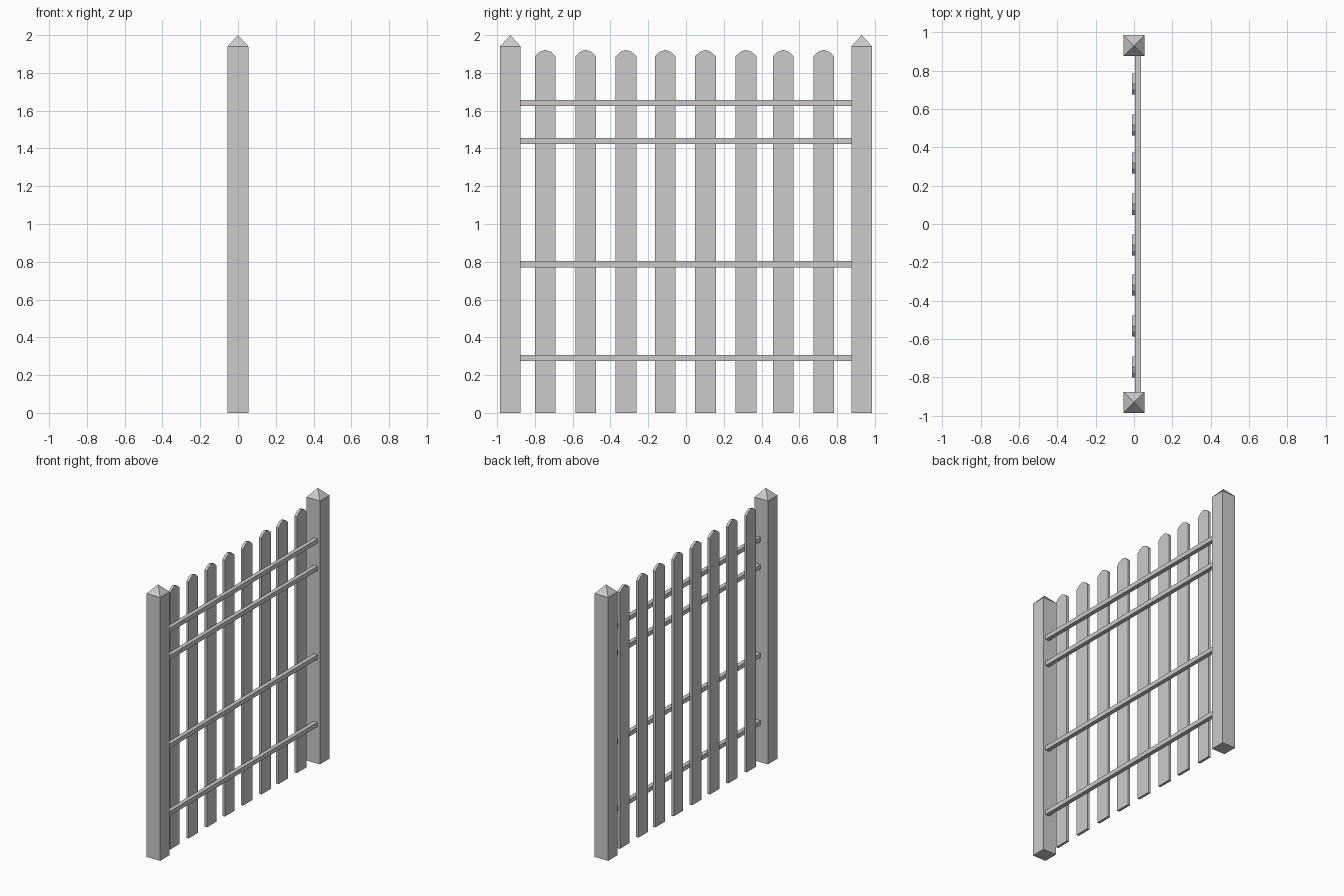
import bpy

if "Cube" in bpy.data.objects:
    bpy.data.objects.remove(bpy.data.objects["Cube"])


def make_mesh(name, verts, faces):
    mesh = bpy.data.meshes.new(name)
    mesh.from_pydata(verts, [], faces)
    mesh.update()
    obj = bpy.data.objects.new(name, mesh)
    bpy.context.collection.objects.link(obj)
    return obj


def box(name, x0, x1, y0, y1, z0, z1):
    verts = [(x, y, z) for z in (z0, z1) for x, y in ((x0, y0), (x1, y0), (x1, y1), (x0, y1))]
    sides = [(i, (i + 1) % 4, (i + 1) % 4 + 4, i + 4) for i in range(4)]
    return make_mesh(name, verts, [(3, 2, 1, 0), (4, 5, 6, 7)] + sides)


# Square posts with pyramid tips
def post(name, y):
    r = 0.055
    ring = [(-r, y - r), (r, y - r), (r, y + r), (-r, y + r)]
    verts = [(px, py, z) for z in (0, 1.94) for px, py in ring] + [(0, y, 2.0)]
    faces = [(3, 2, 1, 0)]
    for i in range(4):
        j = (i + 1) % 4
        faces += [(i, j, j + 4, i + 4), (i + 4, j + 4, 8)]
    make_mesh(name, verts, faces)


# Thin pickets with a faceted rounded top
def picket(name, y):
    outline = [(-0.055, 0), (0.055, 0), (0.055, 1.888), (0.03, 1.911),
               (0, 1.922), (-0.03, 1.911), (-0.055, 1.888)]
    n = len(outline)
    verts = [(x, y + py, pz) for x in (-0.011, 0.008) for py, pz in outline]
    faces = [tuple(reversed(range(n))), tuple(range(n, 2 * n))]
    faces += [(i, (i + 1) % n, (i + 1) % n + n, i + n) for i in range(n)]
    make_mesh(name, verts, faces)


for side, y in (("left", -0.93), ("right", 0.93)):
    post("post_" + side, y)

for i, y in enumerate((-0.745, -0.531, -0.317, -0.11, 0.103, 0.318, 0.515, 0.729)):
    picket(f"picket_{i + 1}", y)

# Horizontal rails between the posts
for i, z in enumerate((0.29, 0.787, 1.439, 1.641)):
    box(f"rail_{i + 1}", 0.006, 0.037, -0.878, 0.878, z - 0.016, z + 0.016)
